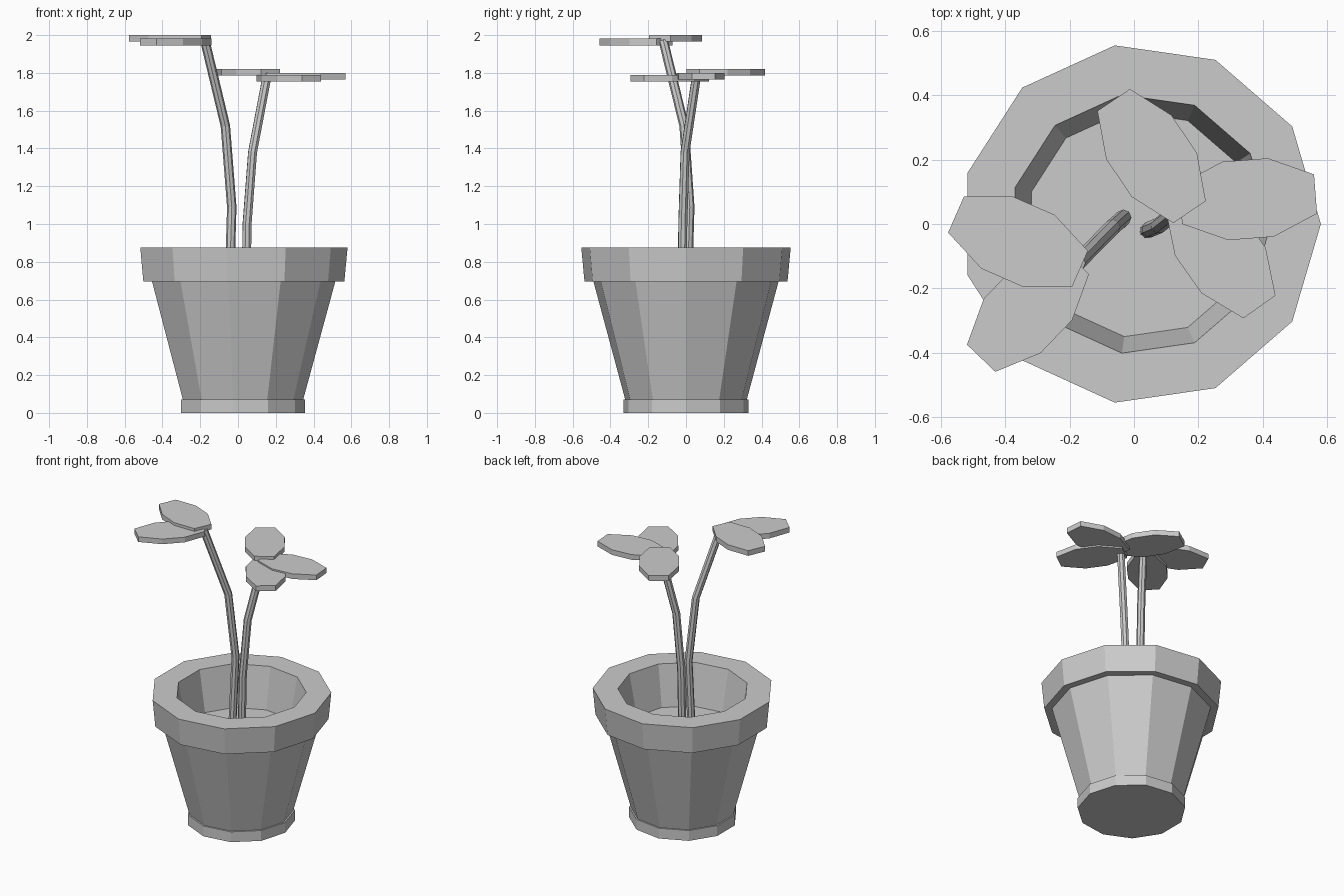
import bpy, bmesh, math
from mathutils import Vector

if "Cube" in bpy.data.objects:
    bpy.data.objects.remove(bpy.data.objects["Cube"])

SIDES = 11
CENTRE_X = 0.02


def finish(bm, name):
    bmesh.ops.recalc_face_normals(bm, faces=bm.faces)
    mesh = bpy.data.meshes.new(name)
    bm.to_mesh(mesh)
    bm.free()
    obj = bpy.data.objects.new(name, mesh)
    bpy.context.collection.objects.link(obj)
    return obj


def lathe(name, profile):
    """Turn a (radius, z) profile into a faceted solid, capped at both ends."""
    bm = bmesh.new()
    rings = []
    for r, z in profile:
        rings.append([bm.verts.new((CENTRE_X + r * math.cos(math.tau * i / SIDES),
                                    r * math.sin(math.tau * i / SIDES), z))
                      for i in range(SIDES)])
    for a, b in zip(rings, rings[1:]):
        for i in range(SIDES):
            j = (i + 1) % SIDES
            bm.faces.new((a[i], a[j], b[j], b[i]))
    bm.faces.new(rings[0])
    bm.faces.new(rings[-1])
    return finish(bm, name)


def stem(name, points, radius=0.025):
    """Eight-sided bent tube through the points."""
    curve = bpy.data.curves.new(name, 'CURVE')
    curve.dimensions = '3D'
    curve.bevel_depth = radius
    curve.bevel_resolution = 2
    curve.use_fill_caps = True
    spline = curve.splines.new('POLY')
    spline.points.add(len(points) - 1)
    for p, co in zip(spline.points, points):
        p.co = (*co, 1)
    spline.use_smooth = False
    obj = bpy.data.objects.new(name, curve)
    bpy.context.collection.objects.link(obj)
    return obj


def leaf(name, x, y, z, angle, thickness=0.035):
    """Flat eight-sided leaf centred at x, y with its underside at z."""
    quarter = [(0.21, 0.061), (0.071, 0.122)]
    half = quarter + [(-u, v) for u, v in reversed(quarter)]
    outline = half + [(-u, -v) for u, v in half]
    bm = bmesh.new()
    face = bm.faces.new([bm.verts.new((u, v, 0)) for u, v in outline])
    top = bmesh.ops.extrude_face_region(bm, geom=[face])['geom']
    bmesh.ops.translate(bm, vec=Vector((0, 0, thickness)),
                        verts=[g for g in top if isinstance(g, bmesh.types.BMVert)])
    obj = finish(bm, name)
    obj.location = (x, y, z)
    obj.rotation_euler.z = math.radians(angle)
    return obj


# Pot: foot, tapered body, overhanging rim, inner wall and soil level
lathe("pot", [(0.335, 0), (0.335, 0.07), (0.325, 0.07), (0.495, 0.695),
              (0.543, 0.695), (0.56, 0.875), (0.405, 0.875), (0.353, 0.6)])

# Stems
stem("left_stem", [(-0.048, 0.005, 0.59), (-0.033, 0.02, 1.09),
                   (-0.067, -0.01, 1.52), (-0.175, -0.12, 1.97)])
stem("right_stem", [(0.042, -0.02, 0.59), (0.048, -0.017, 1.0),
                    (0.077, -0.005, 1.38), (0.153, 0.055, 1.78)])

# Leaves
leaf("left_leaf_upper", -0.36, -0.055, 1.965, 156.4)
leaf("left_leaf_lower", -0.329, -0.265, 1.946, 226.2)
leaf("right_leaf_back", 0.0545, 0.211, 1.785, 124.1)
leaf("right_leaf_side", 0.354, 0.077, 1.765, 4.4)
leaf("right_leaf_front", 0.268, -0.086, 1.755, -54.7)
